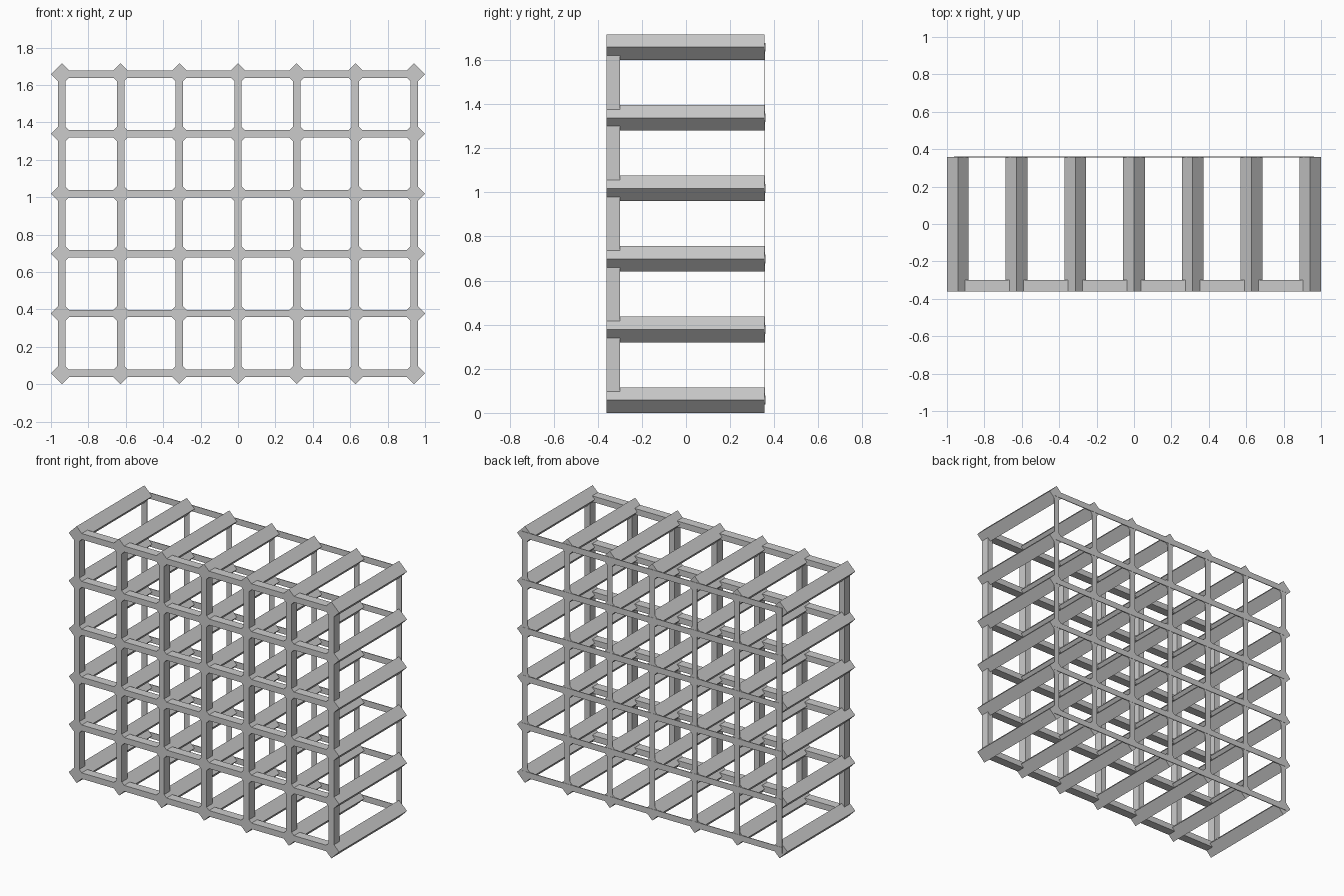
import bpy, math

if "Cube" in bpy.data.objects:
    bpy.data.objects.remove(bpy.data.objects["Cube"])

NX, NZ = 7, 6
XS = [-0.942 + 0.314 * i for i in range(NX)]
ZS = [0.058 + 0.32 * j for j in range(NZ)]
R = 0.058          # half diagonal of a diamond bar
W = 0.04           # strip width
FRONT, BACK = -0.36, 0.357


def box(name, x0, x1, y0, y1, z0, z1):
    bpy.ops.mesh.primitive_cube_add(
        size=1, location=((x0 + x1) / 2, (y0 + y1) / 2, (z0 + z1) / 2))
    ob = bpy.context.object
    ob.name = name
    ob.scale = (x1 - x0, y1 - y0, z1 - z0)
    return ob


# diamond-section bars running front to back
for x in XS:
    for z in ZS:
        s = R * math.sqrt(2)
        bar = box("diamond_bar", x - s / 2, x + s / 2, FRONT, BACK, z - s / 2, z + s / 2)
        bar.rotation_euler.y = math.pi / 4

# short front connectors between neighbouring bars
gap = R - W / 2
for z in ZS:
    for a, b in zip(XS, XS[1:]):
        box("front_rail", a + gap, b - gap, FRONT, FRONT + 0.06, z - W / 2, z + W / 2)
for x in XS:
    for a, b in zip(ZS, ZS[1:]):
        box("front_post", x - W / 2, x + W / 2, FRONT, FRONT + 0.06, a + gap, b - gap)

# thin straps across the back
for x in XS:
    box("back_upright_strap", x - W / 2, x + W / 2, BACK - 0.002, BACK + 0.0015,
        ZS[0] - W / 2, ZS[-1] + W / 2)
for z in ZS:
    box("back_cross_strap", XS[0] - W / 2, XS[-1] + W / 2, BACK - 0.002, BACK + 0.003,
        z - W / 2, z + W / 2)
